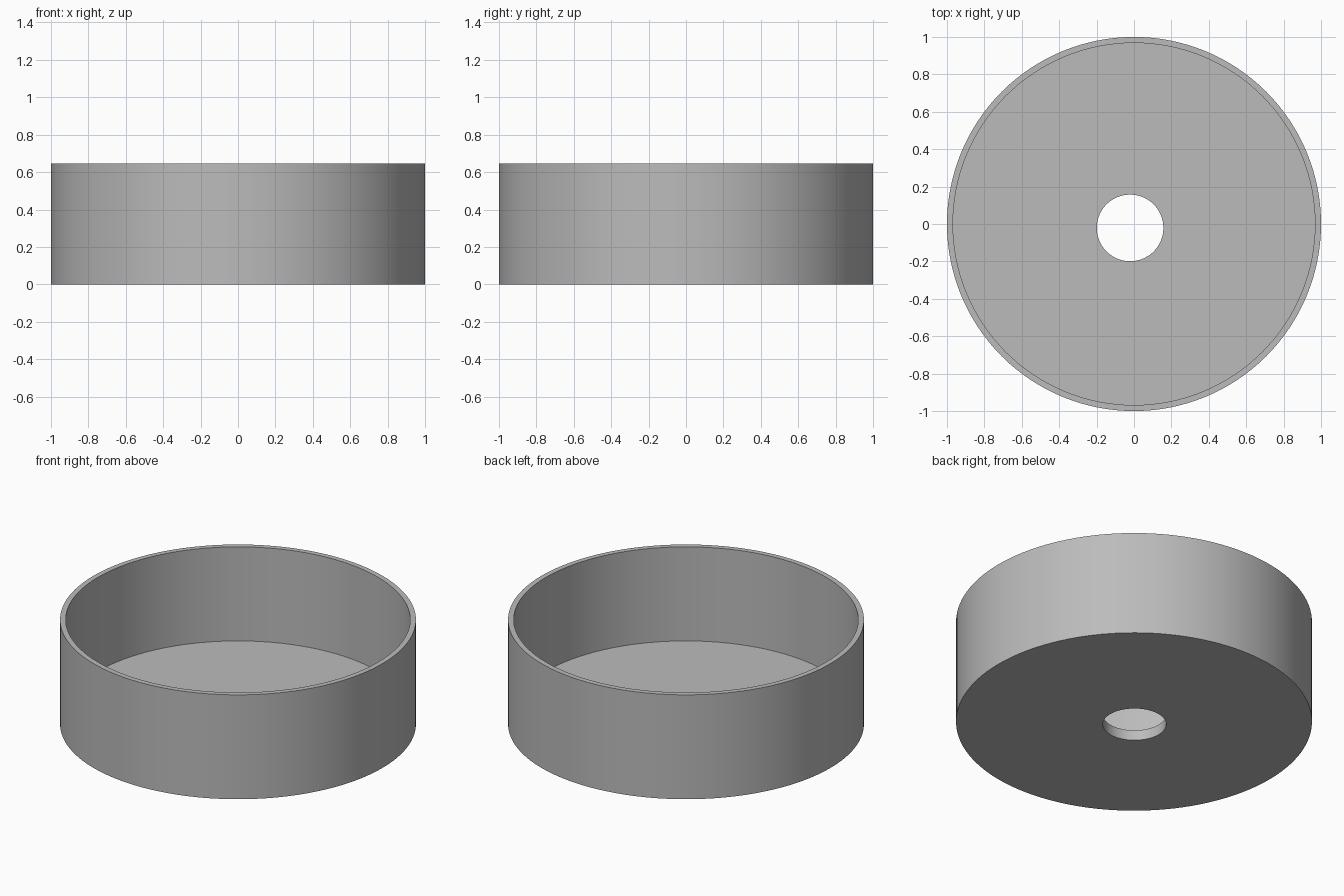
import bpy
import bmesh
from math import cos, sin, tau

cube = bpy.data.objects.get("Cube")
if cube:
    bpy.data.objects.remove(cube, do_unlink=True)

SIDES = 128
HEIGHT = 0.647
FLOOR = 0.064
OUTER, INNER, HOLE = 1.0, 0.968, 0.178
HOLE_OFFSET = -0.021   # drain hole sits slightly off centre in x and y

grey = bpy.data.materials.new("plain_grey")
grey.use_nodes = True
colour = (0.5, 0.5, 0.5, 1)
grey.diffuse_color = colour
grey.node_tree.nodes["Principled BSDF"].inputs["Base Color"].default_value = colour

bm = bmesh.new()


def ring(radius, z, offset=0.0):
    return [bm.verts.new((offset + radius * cos(tau * i / SIDES),
                          offset + radius * sin(tau * i / SIDES), z))
            for i in range(SIDES)]


# Rings run from the underside of the hole, round the wall, back to the hole
rings = [
    ring(HOLE, 0, HOLE_OFFSET),
    ring(OUTER, 0),
    ring(OUTER, HEIGHT),
    ring(INNER, HEIGHT),
    ring(INNER, FLOOR),
    ring(HOLE, FLOOR, HOLE_OFFSET),
]

# Join each ring to the next, closing the last onto the first
for a, b in zip(rings, rings[1:] + rings[:1]):
    for i in range(SIDES):
        j = (i + 1) % SIDES
        bm.faces.new((a[i], a[j], b[j], b[i]))
bmesh.ops.recalc_face_normals(bm, faces=bm.faces)

mesh = bpy.data.meshes.new("round_tray")
bm.to_mesh(mesh)
bm.free()
mesh.materials.append(grey)
tray = bpy.data.objects.new("round_tray", mesh)
bpy.context.collection.objects.link(tray)

# Smooth round walls with crisp rims
bpy.ops.object.select_all(action='DESELECT')
tray.select_set(True)
bpy.context.view_layer.objects.active = tray
bpy.ops.object.shade_smooth_by_angle(angle=0.6)
